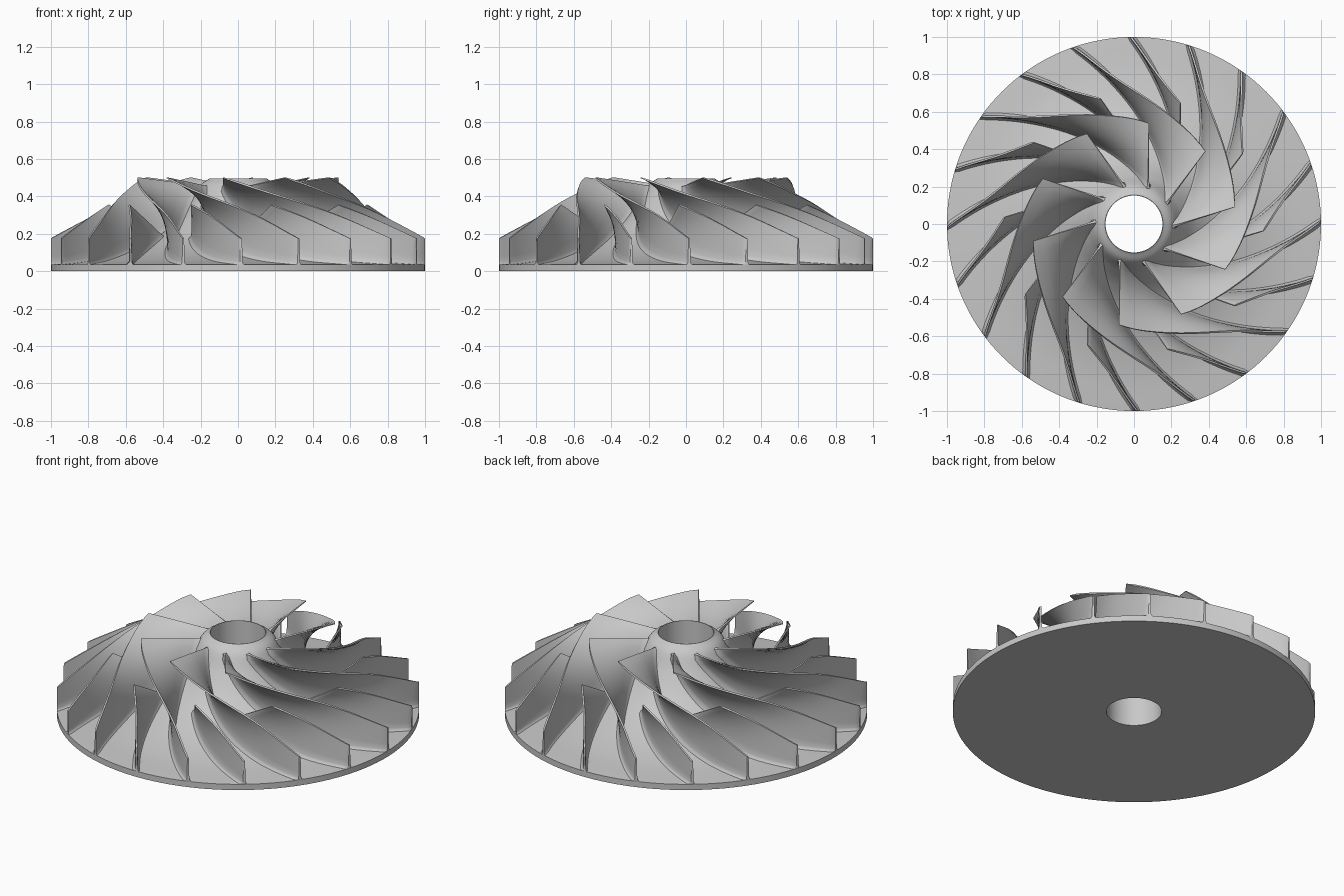
import bpy, bmesh, math
from mathutils import Vector

cube = bpy.data.objects.get("Cube")
if cube:
    bpy.data.objects.remove(cube, do_unlink=True)

metal = bpy.data.materials.new("grey metal")
metal.use_nodes = True
GREY = (0.58, 0.58, 0.58, 1)
metal.diffuse_color = GREY
metal.node_tree.nodes["Principled BSDF"].inputs["Base Color"].default_value = GREY


def smooth_path(points, per=12):
    """Catmull-Rom curve through (radius, height) points."""
    p = [Vector(q) for q in points]
    p = [2 * p[0] - p[1]] + p + [2 * p[-1] - p[-2]]
    out = []
    for a, b, c, d in zip(p, p[1:], p[2:], p[3:]):
        for i in range(per):
            u = i / per
            out.append(0.5 * (2 * b + (c - a) * u + (2 * a - 5 * b + 4 * c - d) * u ** 2
                              + (3 * b - a - 3 * c + d) * u ** 3))
    return out + [p[-2]]


def along(path, t):
    """Point at a fraction t of the path length."""
    steps = [(b - a).length for a, b in zip(path, path[1:])]
    left = t * sum(steps)
    for a, b, s in zip(path, path[1:], steps):
        if left <= s:
            return a.lerp(b, left / s)
        left -= s
    return path[-1]


WALL = smooth_path([(0.155, 0.495), (0.205, 0.455), (0.26, 0.362), (0.34, 0.26),
                    (0.455, 0.17), (0.62, 0.1), (0.8, 0.057), (1, 0.035)])
HUB = WALL[12:]     # blades start outside the rounded nose
TIP = smooth_path([(0.545, 0.5), (0.6, 0.425), (0.69, 0.357), (0.85, 0.26), (1, 0.175)])
RIM = 0.999         # blades end just inside the plate edge


def polar(rz, angle):
    return Vector((rz.x * math.cos(angle), rz.x * math.sin(angle), rz.y))


def sweep(t, steady, curl, power):
    """Backward angle: a steady slant plus a curl near the inlet."""
    return -math.radians(steady * (1 - t) + curl * (1 - t) ** power)


def blade_point(t, s):
    """Blade mid-surface: t from inlet to rim, s from hub to tip."""
    hub = polar(along(HUB, t), sweep(t, 41, 36, 2.8))
    tip = polar(along(TIP, t), sweep(t, 22, 41.5, 3.5))
    return hub.lerp(tip, s)


def finish(bm, name):
    bmesh.ops.recalc_face_normals(bm, faces=bm.faces)
    mesh = bpy.data.meshes.new(name)
    bm.to_mesh(mesh)
    bm.free()
    mesh.materials.append(metal)
    return mesh


def add_object(name, mesh, angle=0):
    ob = bpy.data.objects.new(name, mesh)
    ob.rotation_euler.z = angle
    bpy.context.collection.objects.link(ob)
    return ob


# span position and half thickness, flared at the root like a fillet
SPANS = [(-0.03, 0.024), (0.04, 0.013), (0.1, 0.009), (0.3, 0.008),
         (0.55, 0.007), (0.8, 0.006), (1, 0.005)]


def blade_mesh(name, start, rows=36):
    bm = bmesh.new()
    rings = []
    for i in range(rows + 1):
        t = start + (1 - start) * i / rows
        sides = ([], [])
        for s, half in SPANS:
            e = 0.004
            t0, t1 = max(t - e, 0), min(t + e, 1)
            flow = blade_point(t1, s) - blade_point(t0, s)
            span = blade_point(t, 1) - blade_point(t, 0)
            n = flow.cross(span).normalized()
            # slim the inlet edge
            w = half * (0.5 if i == 0 else 1)
            for side, sign in zip(sides, (1, -1)):
                co = blade_point(t, s) + n * w * sign
                r = math.hypot(co.x, co.y)
                if i == rows or r > RIM:      # trim to the rim cylinder
                    co.x, co.y = co.x * RIM / r, co.y * RIM / r
                side.append(bm.verts.new(co))
        rings.append(sides[0] + sides[1][::-1])
    count = len(rings[0])
    for a, b in zip(rings, rings[1:]):
        for j in range(count):
            k = (j + 1) % count
            bm.faces.new((a[j], a[k], b[k], b[j]))
    # end strips
    for ring in (rings[0], rings[-1]):
        for j in range(count // 2 - 1):
            bm.faces.new((ring[j], ring[j + 1], ring[count - 2 - j], ring[count - 1 - j]))
    return finish(bm, name)


# hub and back plate, one turned body with a bore
bm = bmesh.new()
profile = [Vector((0.152, 0)), Vector((0.152, 0.495))] + WALL + [Vector((1, 0))]
verts = [bm.verts.new((p.x, 0, p.y)) for p in profile]
edges = [bm.edges.new((a, b)) for a, b in zip(verts, verts[1:] + verts[:1])]
bmesh.ops.spin(bm, geom=verts + edges, axis=(0, 0, 1), cent=(0, 0, 0),
               angle=math.tau, steps=144, use_duplicate=False)
bmesh.ops.remove_doubles(bm, verts=bm.verts, dist=0.0001)
parts = [add_object("hub_and_back_plate", finish(bm, "hub_and_back_plate"))]

# ten full blades with ten shorter splitter blades between them
full = blade_mesh("full_blade", 0)
splitter = blade_mesh("splitter_blade", 0.37)
step = math.tau / 10
for i in range(10):
    turn = i * step + math.radians(1)
    parts.append(add_object(f"full_blade_{i + 1}", full, turn))
    parts.append(add_object(f"splitter_blade_{i + 1}", splitter, turn + step / 2))

# smooth shading with sharp edges; blades share their meshes
bpy.ops.object.select_all(action='DESELECT')
for ob in parts[:3]:
    ob.select_set(True)
bpy.context.view_layer.objects.active = parts[0]
bpy.ops.object.shade_smooth_by_angle(angle=math.radians(35))
